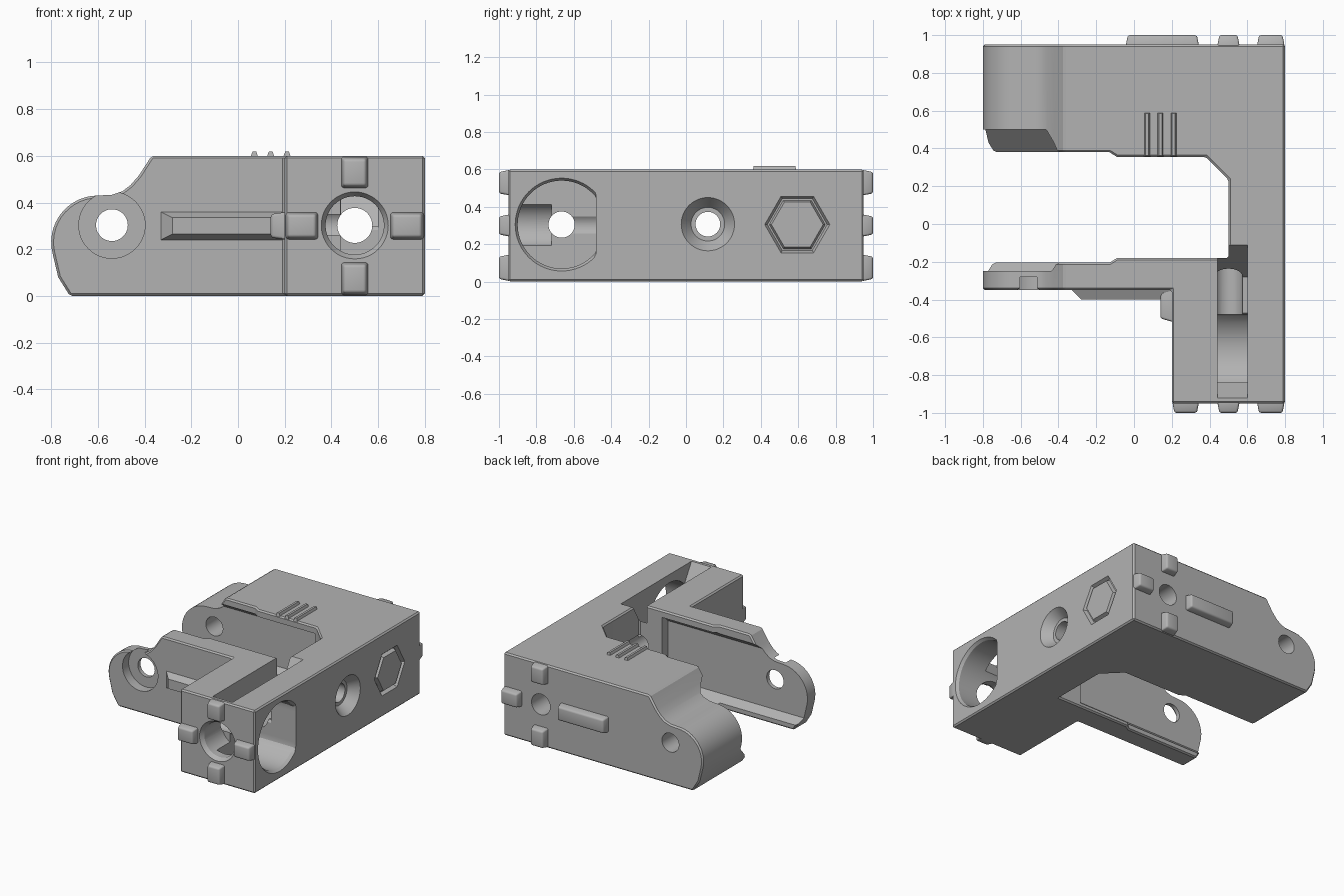
import bpy, bmesh
from math import sin, cos, pi, radians

if "Cube" in bpy.data.objects:
    bpy.data.objects.remove(bpy.data.objects["Cube"])

grey = bpy.data.materials.new("plain grey")
grey.use_nodes = True
COLOUR = (0.45, 0.45, 0.45, 1)
grey.diffuse_color = COLOUR
grey.node_tree.nodes["Principled BSDF"].inputs["Base Color"].default_value = COLOUR


def circle(a, b, r, n=48, start=0.0):
    return [(a + r * cos(start + 2 * pi * i / n), b + r * sin(start + 2 * pi * i / n))
            for i in range(n)]


def loft(name, axis, lo, hi, p0, p1=None):
    """Solid between two outlines lying across the given axis."""
    place = {"x": lambda a, b, t: (t, a, b),
             "y": lambda a, b, t: (a, t, b),
             "z": lambda a, b, t: (a, b, t)}[axis]
    bm = bmesh.new()
    v0 = [bm.verts.new(place(a, b, lo)) for a, b in p0]
    v1 = [bm.verts.new(place(a, b, hi)) for a, b in (p1 or p0)]
    bm.faces.new(v0)
    bm.faces.new(v1)
    for i in range(len(v0)):
        j = (i + 1) % len(v0)
        bm.faces.new((v0[i], v0[j], v1[j], v1[i]))
    bmesh.ops.recalc_face_normals(bm, faces=bm.faces)
    me = bpy.data.meshes.new(name)
    bm.to_mesh(me)
    bm.free()
    ob = bpy.data.objects.new(name, me)
    bpy.context.collection.objects.link(ob)
    me.materials.append(grey)
    return ob


def apply(ob, kind, **settings):
    mod = ob.modifiers.new(kind.lower(), kind)
    for key, value in settings.items():
        setattr(mod, key, value)
    bpy.context.view_layer.objects.active = ob
    bpy.ops.object.modifier_apply(modifier=mod.name)


def combine(ob, tool, operation="DIFFERENCE"):
    apply(ob, "BOOLEAN", object=tool, operation=operation, solver="EXACT")
    bpy.data.objects.remove(tool)


def rect(a0, a1, b0, b1):
    return [(a0, b0), (a1, b0), (a1, b1), (a0, b1)]


# Body: C-shaped footprint trimmed by the side profile of the two arms
footprint = [(-0.9, 0.95), (-0.9, 0.38), (-0.13, 0.38), (-0.09, 0.355), (0.38, 0.355),
             (0.5, 0.235), (0.5, -0.18), (-0.09, -0.18), (-0.13, -0.205), (-0.9, -0.205),
             (-0.9, -0.35), (0.2, -0.35), (0.2, -0.95), (0.8, -0.95), (0.8, 0.95)]
body = loft("bracket_body", "z", 0, 0.6, footprint)
nose = [(-0.6 + 0.2 * cos(radians(t)), 0.23 + 0.2 * sin(radians(t)))
        for t in range(90, 196, 8)]
profile = nose + [(-0.77, 0.08), (-0.72, 0), (-0.66, -0.1), (0.9, -0.1), (0.9, 0.7),
                  (-0.31, 0.7), (-0.37, 0.6), (-0.425, 0.515), (-0.46, 0.475),
                  (-0.495, 0.448), (-0.54, 0.433)]
combine(body, loft("profile", "y", -1.1, 1.1, profile), "INTERSECT")
apply(body, "BEVEL", width=0.01, segments=1, limit_method="ANGLE", angle_limit=radians(35))

# Trapezoid channels along the inner faces of both arms
combine(body, loft("back_channel", "x", -0.95, 0.37,
                   [(0.3, 0.55), (0.38, 0.55), (0.5, 0.47), (0.5, 0.15), (0.38, 0.03), (0.3, 0.03)]))
combine(body, loft("front_channel", "x", -0.95, 0.32,
                   [(-0.1, 0.55), (-0.195, 0.55), (-0.25, 0.5), (-0.25, 0.085),
                    (-0.195, 0.03), (-0.1, 0.03)]))

# Arm pivot holes, with a round recess on the outer face of the front arm
combine(body, loft("pivot_hole", "y", -1.1, 1.1, circle(-0.54, 0.303, 0.068)))
combine(body, loft("pivot_recess", "y", -0.5, -0.28, circle(-0.54, 0.303, 0.142)))

# Side cavity: round, with a flat end
def cavity(r):
    return [(min(a, -0.48), b) for a, b in circle(-0.665, 0.305, r, 64)]

combine(body, loft("cavity", "x", 0.44, 0.9, cavity(0.235)))
combine(body, loft("cavity_rim", "x", 0.78, 0.81, cavity(0.235), cavity(0.255)))
combine(body, loft("cross_bore", "x", 0.1, 0.5, circle(-0.665, 0.305, 0.07)))

# Sloped slot in the top, leading into the cavity
combine(body, loft("top_slot", "x", 0.441, 0.6,
                   [(-0.92, 0.65), (-0.92, 0.6), (-0.8, 0.4), (-0.5, 0.25), (-0.47, 0.3),
                    (-0.28, 0.3), (-0.11, 0.6), (-0.11, 0.65)]))

# Long bore through the column and its wide front mouth
combine(body, loft("long_bore", "y", -1.1, 1.1, circle(0.5, 0.302, 0.075)))
combine(body, loft("front_mouth", "y", -1.1, -0.72, circle(0.5, 0.302, 0.125)))
combine(body, loft("front_chamfer", "y", -0.96, -0.92,
                   circle(0.5, 0.302, 0.15), circle(0.5, 0.302, 0.124)))

# Countersunk hole in the right side
combine(body, loft("side_hole", "x", 0.4, 0.9, circle(0.117, 0.307, 0.066)))
combine(body, loft("side_countersink", "x", 0.73, 0.81,
                   circle(0.117, 0.307, 0.09), circle(0.117, 0.307, 0.15)))

# Hexagonal groove: pocket with a raised panel inside
combine(body, loft("hex_pocket", "x", 0.775, 0.81,
                   circle(0.595, 0.305, 0.16, 6), circle(0.595, 0.305, 0.18, 6)))
loft("hex_panel", "x", 0.77, 0.8,
     circle(0.595, 0.305, 0.152, 6), circle(0.595, 0.305, 0.138, 6))


# Locating nubs and bars on the end faces
def nub(name, x0, x1, z0, z1, y, side, inset=0.012):
    ob = loft(name, "y", y - side * 0.012, y + side * 0.05, rect(x0, x1, z0, z1),
              rect(x0 + inset, x1 - inset, z0 + inset, z1 - inset))
    apply(ob, "BEVEL", width=0.012, segments=3, limit_method="ANGLE", angle_limit=radians(40))


for end, side in (("front", -1), ("back", 1)):
    nub(end + "_top_nub", 0.44, 0.56, 0.46, 0.598, side * 0.95, side)
    nub(end + "_bottom_nub", 0.44, 0.56, 0.002, 0.145, side * 0.95, side)
    nub(end + "_right_nub", 0.65, 0.798, 0.24, 0.36, side * 0.95, side)
nub("front_left_nub", 0.202, 0.345, 0.24, 0.36, -0.95, -1)
nub("back_bar", -0.045, 0.345, 0.24, 0.36, 0.95, 1)

# Chamfered rib on the front arm and nub in the inner corner
loft("arm_rib", "y", -0.4, -0.34, rect(-0.28, 0.21, 0.265, 0.335), rect(-0.34, 0.21, 0.235, 0.365))
corner = loft("corner_nub", "x", 0.14, 0.21, rect(-0.5, -0.34, 0.25, 0.35),
              rect(-0.52, -0.34, 0.24, 0.36))
apply(corner, "BEVEL", width=0.012, segments=3, limit_method="ANGLE", angle_limit=radians(40))

# Three grip ridges on top
for i in range(3):
    x = 0.07 + i * 0.07
    loft("grip_ridge_%d" % (i + 1), "z", 0.59, 0.618, rect(x - 0.018, x + 0.018, 0.357, 0.59),
         rect(x - 0.008, x + 0.008, 0.362, 0.585))

# Smooth the round walls, keep edges sharp
for ob in bpy.context.collection.objects:
    if ob.type == "MESH" and grey.name in ob.data.materials:
        bpy.ops.object.select_all(action="DESELECT")
        ob.select_set(True)
        bpy.context.view_layer.objects.active = ob
        bpy.ops.object.shade_smooth_by_angle(angle=radians(28))
